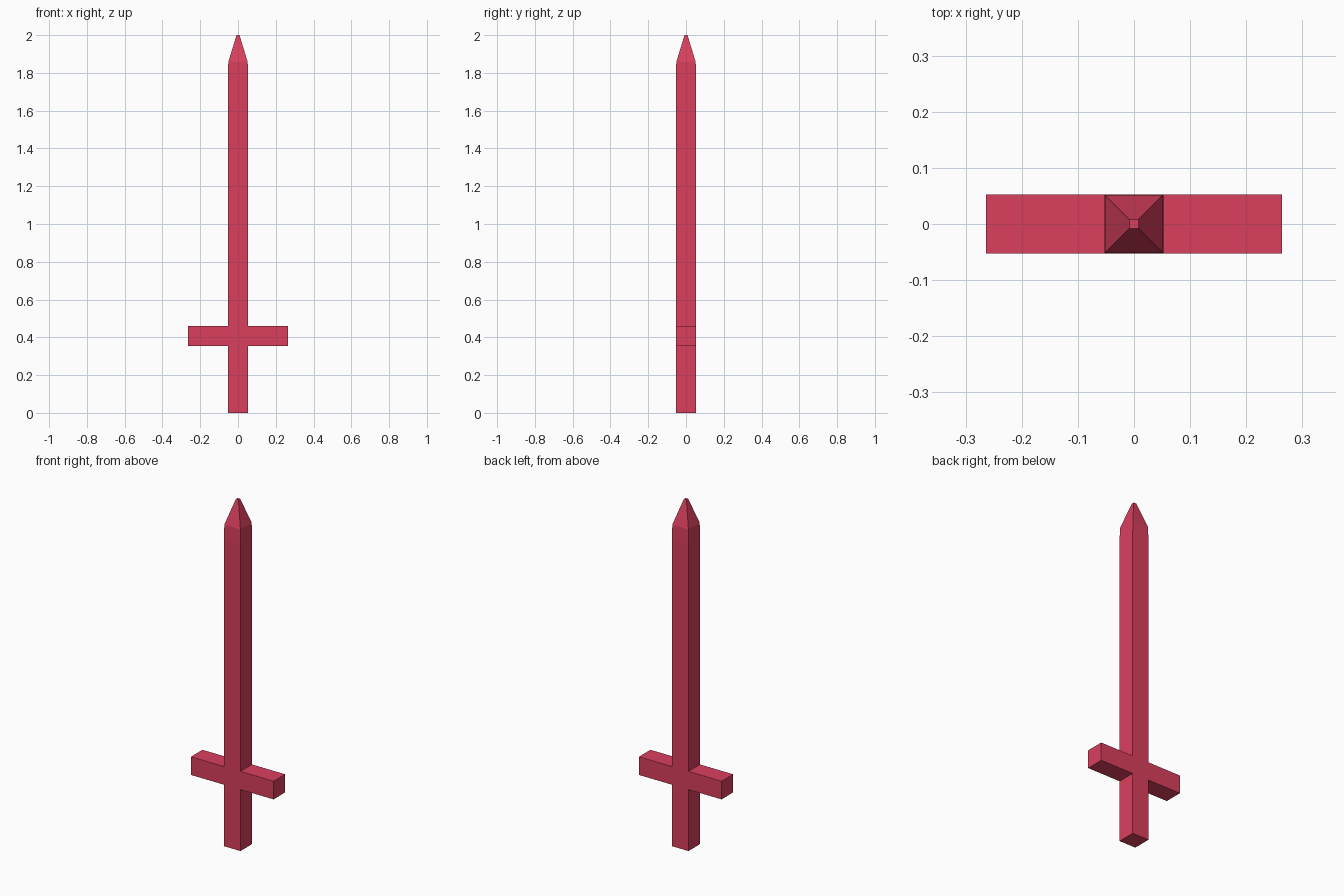
import bpy, bmesh
from mathutils import Vector

if "Cube" in bpy.data.objects:
    bpy.data.objects.remove(bpy.data.objects["Cube"])

red = bpy.data.materials.new("crimson red")
red.diffuse_color = (0.70, 0.05, 0.11, 1)
red.use_nodes = True
red.node_tree.nodes["Principled BSDF"].inputs["Base Color"].default_value = red.diffuse_color

HALF = 0.0525        # half thickness of the square bar
GUARD = 0.264        # half span of the crossguard
# (height, half width) of each square section, grip to tip
SECTIONS = [(0, HALF), (0.355, HALF), (0.46, HALF), (1.77, HALF),
            (1.857, 0.0515), (2.0, 0.008)]

bm = bmesh.new()


def ring(z, r):
    return [bm.verts.new((x * r, y * r, z))
            for x, y in ((-1, -1), (1, -1), (1, 1), (-1, 1))]


# Grip, blade and blunt point as stacked square sections
rings = [ring(z, r) for z, r in SECTIONS]
guard_sides = []
for n, (low, high) in enumerate(zip(rings, rings[1:])):
    for i in range(4):
        j = (i + 1) % 4
        face = bm.faces.new((low[i], low[j], high[j], high[i]))
        if n == 1 and i in (1, 3):
            guard_sides.append(face)
bm.faces.new(rings[0][::-1])
bm.faces.new(rings[-1])
bm.normal_update()

# Crossguard arms pulled out of the left and right faces
for face in guard_sides:
    out = Vector((1 if face.normal.x > 0 else -1, 0, 0))
    arm = bmesh.ops.extrude_discrete_faces(bm, faces=[face])["faces"][0]
    bmesh.ops.translate(bm, verts=arm.verts, vec=out * (GUARD - HALF))

bmesh.ops.recalc_face_normals(bm, faces=bm.faces)
mesh = bpy.data.meshes.new("sword")
bm.to_mesh(mesh)
bm.free()
mesh.materials.append(red)
bpy.context.collection.objects.link(bpy.data.objects.new("sword", mesh))
